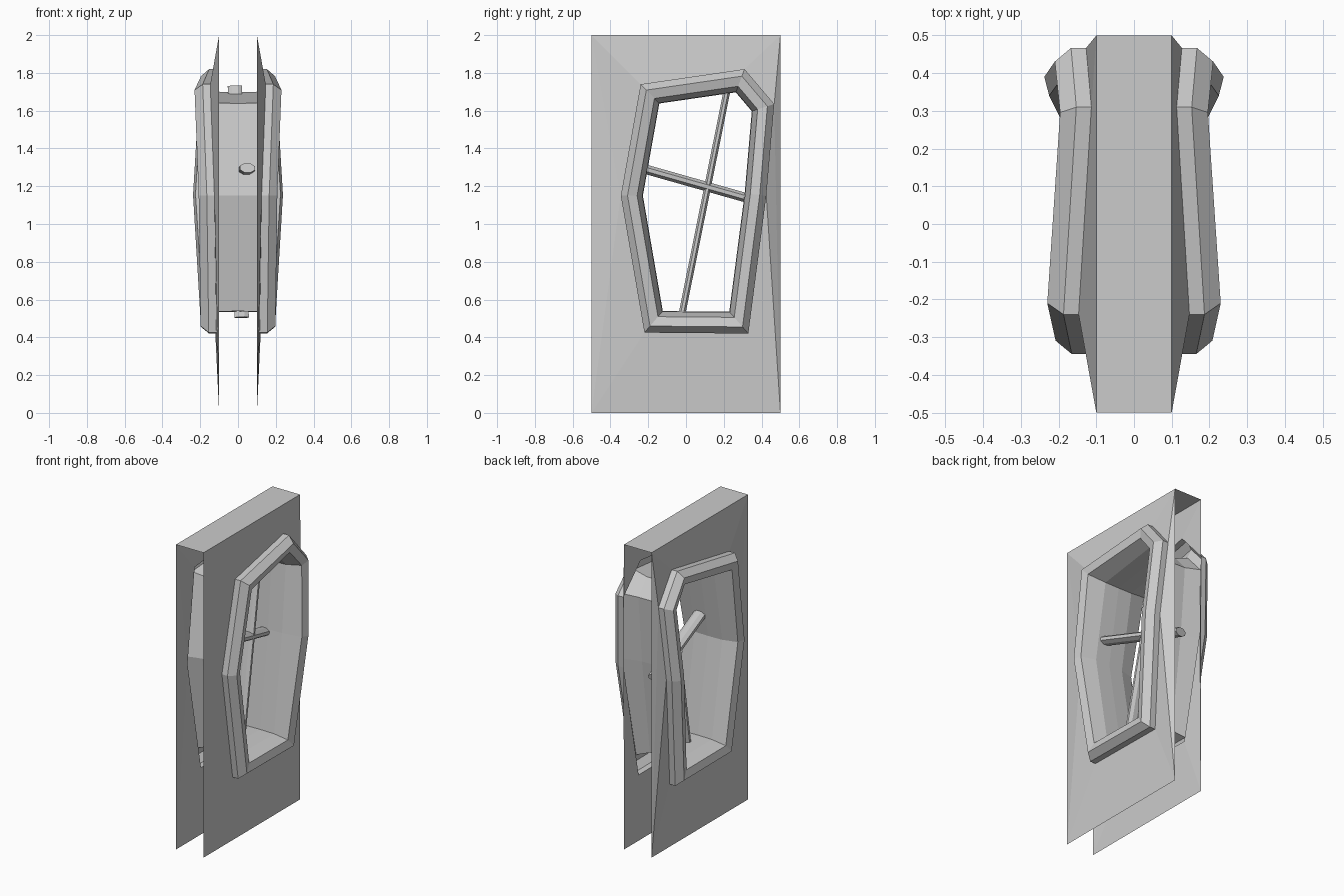
import bpy, bmesh, math
from mathutils import Vector

if "Cube" in bpy.data.objects:
    bpy.data.objects.remove(bpy.data.objects["Cube"])

# Window outline (y, z) clockwise from top left, plus how far the wall bulges in x there
OUTLINE = [(-0.24, 1.74), (0.31, 1.82), (0.467, 1.635), (0.425, 1.15),
           (0.33, 0.42), (-0.22, 0.425), (-0.345, 1.15)]
BULGE = [0.147, 0.113, 0.127, 0.155, 0.113, 0.115, 0.125]
N = len(OUTLINE)


def inset(d):
    """Outline moved inward by d with mitred corners."""
    pts = [Vector(p) for p in OUTLINE]
    out = []
    for i, p in enumerate(pts):
        a, b = (p - pts[i - 1]).normalized(), (pts[(i + 1) % N] - p).normalized()
        n1, n2 = Vector((a.y, -a.x)), Vector((b.y, -b.x))
        out.append(p + (n1 + n2) * d / (1 + n1.dot(n2)))
    return out


def finish(bm, name, mirror=True):
    bmesh.ops.recalc_face_normals(bm, faces=bm.faces)
    me = bpy.data.meshes.new(name)
    bm.to_mesh(me)
    bm.free()
    ob = bpy.data.objects.new(name, me)
    bpy.context.collection.objects.link(ob)
    if mirror:
        mod = ob.modifiers.new("Mirror", 'MIRROR')
        mod.use_clip = True
    return ob


# Wall skin with its half of the top cap
bm = bmesh.new()
hole = [bm.verts.new((b, *p)) for p, b in zip(OUTLINE, BULGE)]
tl, tr, br, bl = [bm.verts.new((0.1, y, z)) for y, z in
                  ((-0.5, 2), (0.5, 2), (0.5, 0), (-0.5, 0))]
A, B, C, D, E, F, G = hole
for f in ((tl, tr, B, A), (tr, C, B), (tr, br, C), (br, D, C), (br, E, D),
          (br, bl, F, E), (bl, G, F), (bl, tl, G), (tl, A, G)):
    bm.faces.new(f)
c0, c1 = bm.verts.new((0, -0.5, 2)), bm.verts.new((0, 0.5, 2))
bm.faces.new((tl, c0, c1, tr))
finish(bm, "wall")

# Window frame and lining: rings of (inset, x offset from the bulge or fixed x)
RINGS = [(0, 0.0, None), (0, 0.04, None), (0.035, 0.083, None),
         (0.085, 0.07, None), (0.112, 0, 0.1), (0.115, 0, 0)]
bm = bmesh.new()
prev = None
for d, dx, fixed in RINGS:
    ring = [bm.verts.new((b + dx if fixed is None else fixed, p.x, p.y))
            for p, b in zip(inset(d), BULGE)]
    if prev:
        for i in range(N):
            j = (i + 1) % N
            bm.faces.new((prev[i], prev[j], ring[j], ring[i]))
    prev = ring
finish(bm, "window_frame")


# Crossed glazing bars with a flattened octagonal section
def bar(name, p, q, width, thick):
    p, q = Vector(p), Vector(q)
    axis = (q - p).normalized()
    v = axis.cross(Vector((1, 0, 0))).normalized()
    u = v.cross(axis)
    bm = bmesh.new()
    ends = []
    for e in (p, q):
        ends.append([])
        for k in range(8):
            t = math.radians(45 * k + 22.5)
            ends[-1].append(bm.verts.new(e + u * math.cos(t) * width * 0.54
                                         + v * math.sin(t) * thick * 0.54))
    for i in range(8):
        j = (i + 1) % 8
        bm.faces.new((ends[0][i], ends[0][j], ends[1][j], ends[1][i]))
    for e in ends:
        bm.faces.new(e)
    finish(bm, name, mirror=False)


bar("upright_bar", (0.02, -0.025, 0.505), (-0.017, 0.222, 1.73), 0.075, 0.036)
bar("cross_bar", (0.05, -0.24, 1.297), (-0.04, 0.385, 1.12), 0.08, 0.05)
